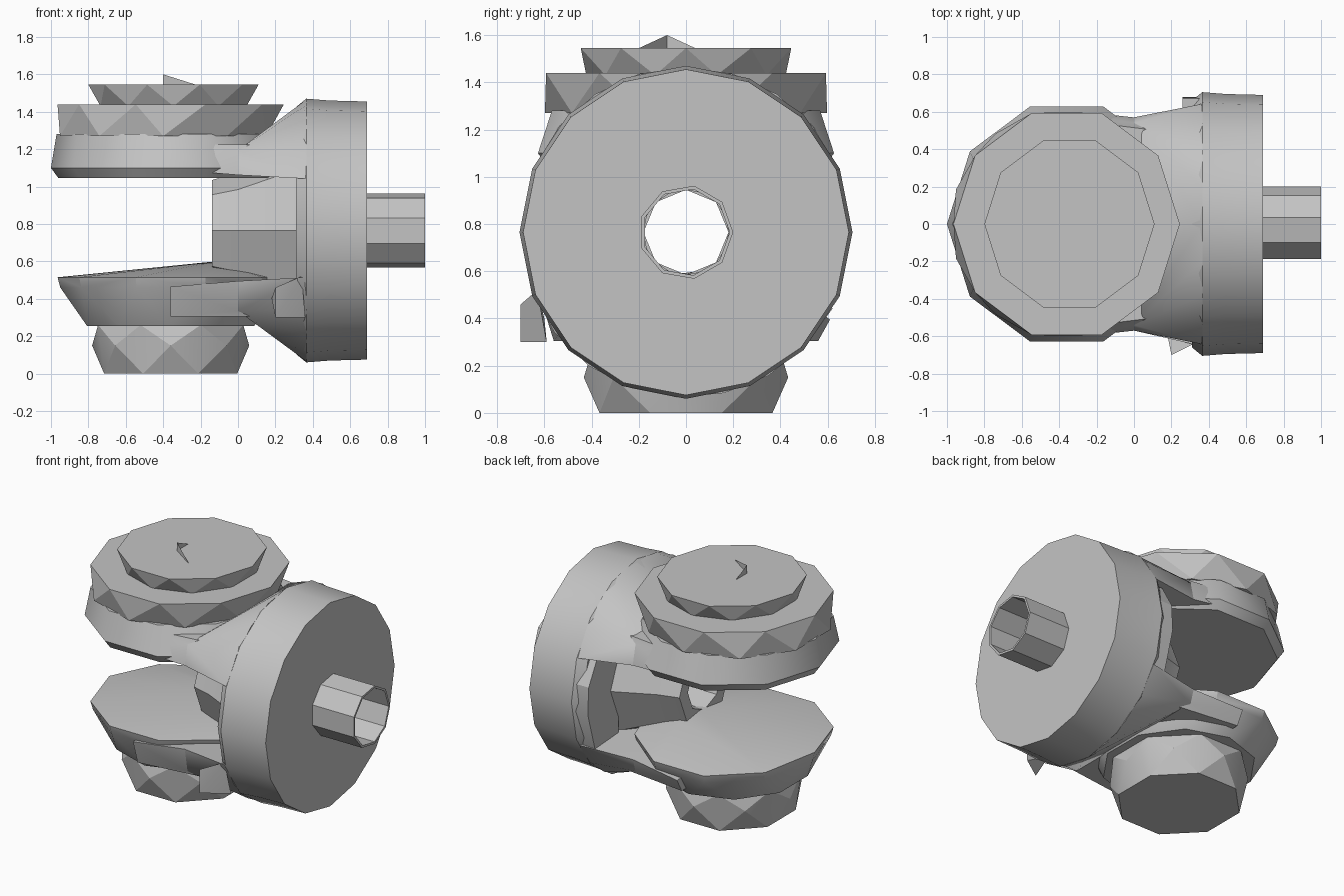
import bpy, bmesh
from math import sin, cos, asin, pi, radians

cube = bpy.data.objects.get("Cube")
if cube:
    bpy.data.objects.remove(cube, do_unlink=True)

AXIS_Z = 0.765      # height of the horizontal shaft axis
RIM = 0.7           # flange radius
PIN_X = -0.36       # centre of the fork arms

steel = bpy.data.materials.new("grey_steel")
steel.use_nodes = True
steel.diffuse_color = (0.55, 0.55, 0.55, 1)
steel.node_tree.nodes["Principled BSDF"].inputs["Base Color"].default_value = (0.55, 0.55, 0.55, 1)


def finish(name, bm, angle=30):
    """Turn a bmesh into a named, shaded object."""
    bmesh.ops.recalc_face_normals(bm, faces=bm.faces)
    mesh = bpy.data.meshes.new(name)
    bm.to_mesh(mesh)
    bm.free()
    mesh.materials.append(steel)
    ob = bpy.data.objects.new(name, mesh)
    bpy.context.collection.objects.link(ob)
    bpy.ops.object.select_all(action='DESELECT')
    ob.select_set(True)
    bpy.context.view_layer.objects.active = ob
    bpy.ops.object.shade_smooth_by_angle(angle=radians(angle))


def ring(z, r, n=10, phase=0.0, x=PIN_X):
    """Level ring of points; phase is in steps."""
    return [(x + r * cos(2 * pi * (i + phase) / n),
             1.03 * r * sin(2 * pi * (i + phase) / n), z) for i in range(n)]


def hull(name, points, angle=22):
    """Faceted solid around a set of points."""
    bm = bmesh.new()
    for p in points:
        bm.verts.new(p)
    bmesh.ops.convex_hull(bm, input=bm.verts)
    loose = [v for v in bm.verts if not v.link_faces]
    bmesh.ops.delete(bm, geom=loose, context='VERTS')
    bmesh.ops.dissolve_limit(bm, angle_limit=0.02, verts=bm.verts, edges=bm.edges)
    finish(name, bm, angle)


def lathe(name, profile, n):
    """Revolve a closed (x, radius) profile about the shaft axis."""
    bm = bmesh.new()
    rows = [[bm.verts.new((x, r * cos(2 * pi * i / n), AXIS_Z + r * sin(2 * pi * i / n)))
             for x, r in profile] for i in range(n)]
    m = len(profile)
    for i in range(n):
        a, b = rows[i], rows[(i + 1) % n]
        for j in range(m):
            k = (j + 1) % m
            bm.faces.new((a[j], a[k], b[k], b[j]))
    finish(name, bm)


def neck(part, front, back, side):
    """Bridge from an arm to the flange rim; front and back are gap-side offsets from the axis."""
    first, last = asin(back / RIM), pi - asin(front / RIM)
    arc = [first + (last - first) * i / 8 for i in range(9)]
    flare = [(0.365, RIM * cos(a), AXIS_Z + side * RIM * sin(a)) for a in arc]
    web = []
    for y, gap in ((-1, front), (1, back)):
        root = [(0.0, y * 0.57, AXIS_Z + side * (gap + 0.02)),
                (0.0, y * 0.54, AXIS_Z + side * 0.43)]
        flare += root + [(0.12, y * 0.36, AXIS_Z + side * 0.47)]
        web += root + [(PIN_X, y * 0.61, AXIS_Z + side * (gap + 0.05)),
                       (PIN_X, y * 0.56, AXIS_Z + side * 0.46),
                       (0.12, y * 0.5, AXIS_Z + side * 0.46)]
    hull(part + "_flare", flare, 35)
    hull(part + "_web", web, 35)


# Round flange with a bore, and the hollow shaft
lathe("flange", [(0.69, 0.69), (0.49, 0.695), (0.365, 0.705), (0.31, 0.66), (0.31, 0.18), (0.69, 0.18)], 16)
lathe("shaft_tube", [(1.0, 0.2), (1.0, 0.185), (0.5, 0.185), (0.5, 0.2)], 9)

# Thicker flange wall at the back of the gap
wall = [(0.35, 1.04), (0.58, 1.04), (0.67, 0.88), (0.68, 0.7), (0.6, 0.43), (0.35, 0.43)]
hull("flange_cheek", [(x, y, z) for x in (0.26, 0.37) for y, z in wall])

# Flared hub between the arms
lathe("hub", [(0.33, 0.47), (0.0, 0.31), (-0.14, 0.27), (-0.14, 0.18), (0.33, 0.18)], 8)

# Upper arm, boss and cap
hull("upper_arm", ring(1.045, 0.6) + ring(1.1, 0.64) + ring(1.28, 0.58, x=-0.39), 38)
neck("upper_neck", 0.277, 0.277, 1)
hull("upper_boss", ring(1.27, 0.58, phase=0.5, x=-0.4) + ring(1.44, 0.605))
hull("upper_cap", ring(1.43, 0.41, 10, 0.5, -0.345) + ring(1.545, 0.455, 10, 0, -0.345))

# Lower arm with a top that peaks at the hub and drops to the back, and its cap
lower_rim = [(x, y, z - 0.08 * max(y, 0)) for x, y, z in ring(0.46, 0.59) + ring(0.515, 0.605)]
peak = [(-0.12, 0.05, 0.6), (-0.1, 0.2, 0.58)]
hull("lower_arm", ring(0.255, 0.47, phase=0.5) + lower_rim + peak)
neck("lower_neck", 0.25, 0.32, -1)
hull("lower_cap", ring(0, 0.385, 8, 0.5) + ring(0.15, 0.42, 8) + ring(0.26, 0.42, 8, 0.5))

# Small spur on the front of the lower arm
hull("lower_spur", [(0.2, -0.7, 0.3), (0.2, -0.7, 0.46), (0.34, -0.63, 0.52),
                    (0.36, -0.59, 0.3), (0.18, -0.6, 0.4)])

# Small folded fin on the upper cap
bm = bmesh.new()
foot, tip, back, front = [bm.verts.new(p) for p in (
    (-0.4, -0.08, 1.54), (-0.4, -0.08, 1.6), (-0.4, 0.05, 1.54), (-0.21, -0.21, 1.54))]
bm.faces.new((foot, tip, back))
bm.faces.new((foot, front, tip))
finish("cap_fin", bm)
